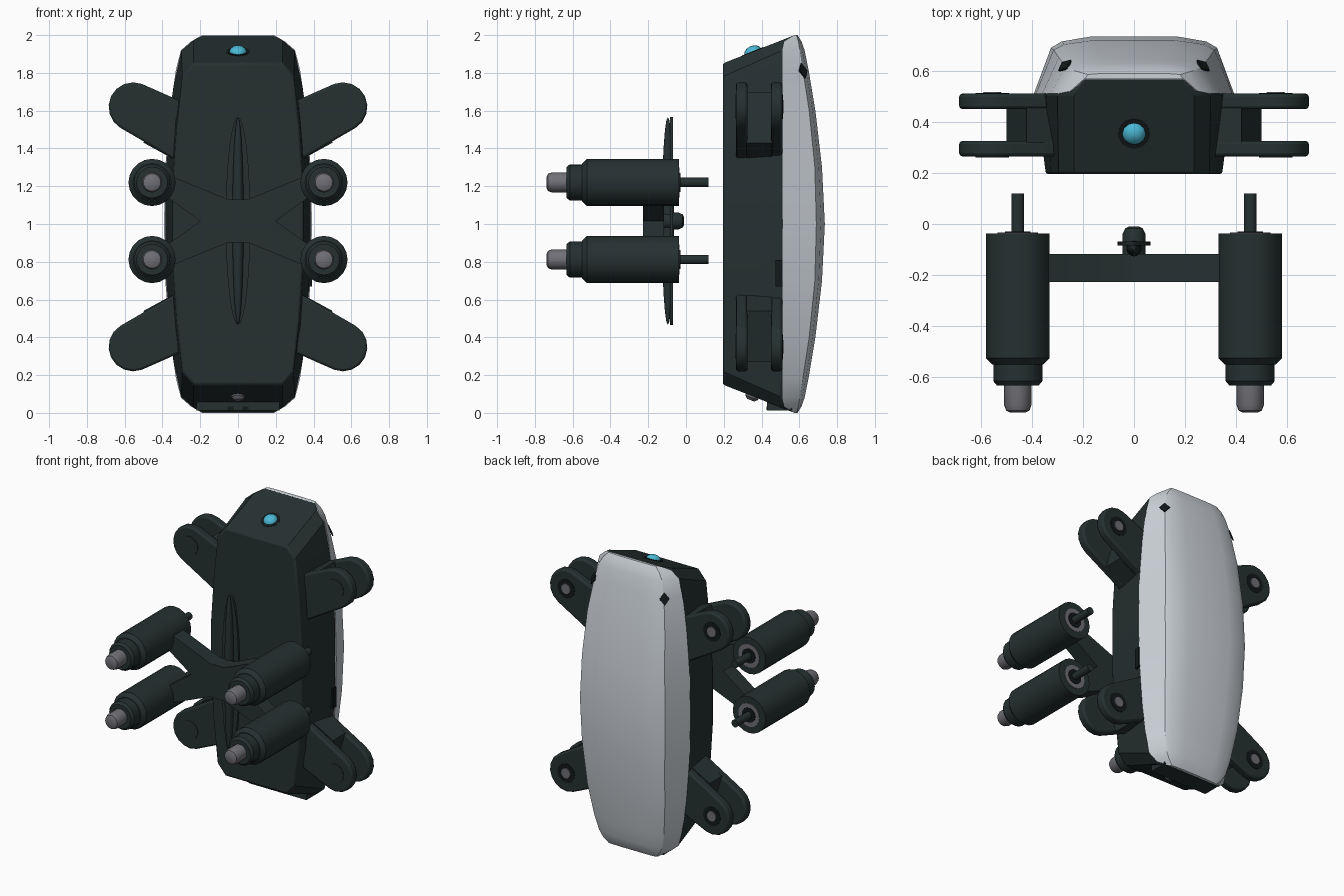
import bpy, bmesh, math
from mathutils import Vector

if "Cube" in bpy.data.objects:
    bpy.data.objects.remove(bpy.data.objects["Cube"])


def material(name, color):
    mat = bpy.data.materials.new(name)
    mat.use_nodes = True
    mat.diffuse_color = (*color, 1)
    mat.node_tree.nodes["Principled BSDF"].inputs["Base Color"].default_value = (*color, 1)
    return mat


DARK = material("dark slate", (0.019, 0.030, 0.030))
BLACK = material("black", (0.006, 0.009, 0.009))
SHELL = material("pale grey", (0.60, 0.64, 0.68))
METAL = material("mid grey", (0.16, 0.16, 0.18))
CYAN = material("cyan", (0.07, 0.48, 0.66))


def finish(name, bm, mat, smooth=30):
    bmesh.ops.recalc_face_normals(bm, faces=bm.faces)
    mesh = bpy.data.meshes.new(name)
    bm.to_mesh(mesh)
    bm.free()
    mesh.materials.append(mat)
    obj = bpy.data.objects.new(name, mesh)
    bpy.context.collection.objects.link(obj)
    bpy.ops.object.select_all(action="DESELECT")
    obj.select_set(True)
    bpy.context.view_layer.objects.active = obj
    bpy.ops.object.shade_smooth_by_angle(angle=math.radians(smooth))
    return obj


def bevel(obj, width):
    mod = obj.modifiers.new("soft edges", "BEVEL")
    mod.width, mod.segments, mod.limit_method = width, 2, "ANGLE"
    mod.angle_limit = math.radians(50)


def loft(name, rings, mat, smooth=30):
    """Skin closed rings of equal length and cap both ends."""
    bm = bmesh.new()
    loops = [[bm.verts.new(p) for p in ring] for ring in rings]
    count = len(loops[0])
    for a, b in zip(loops, loops[1:]):
        for i in range(count):
            j = (i + 1) % count
            bm.faces.new((a[i], a[j], b[j], b[i]))
    bm.faces.new(loops[0])
    bm.faces.new(loops[-1])
    return finish(name, bm, mat, smooth)


def prism(name, outline, y0, y1, mat, soft=0):
    """Extrude an x-z outline along y."""
    obj = loft(name, [[(x, y, z) for x, z in outline] for y in (y0, y1)], mat)
    if soft:
        bevel(obj, soft)
    return obj


def box(name, x, y, z, mat):
    return prism(name, [(x[0], z[0]), (x[1], z[0]), (x[1], z[1]), (x[0], z[1])], *y, mat)


def lathe(name, profile, center, axis, mat, sides=20):
    """Revolve (radius, distance) pairs around an axis through center."""
    turn = Vector((0, 0, 1)).rotation_difference(Vector(axis))
    rings = []
    for r, d in profile:
        ring = []
        for i in range(sides):
            a = 2 * math.pi * i / sides
            ring.append(Vector(center) + turn @ Vector((r * math.cos(a), r * math.sin(a), d)))
        rings.append(ring)
    return loft(name, rings, mat, 35)


def quarter_outline(points):
    """Mirror a quarter outline about x = 0 and z = 1."""
    right = points + [(x, 2 - z) for x, z in reversed(points)]
    return right + [(-x, z) for x, z in reversed(right)]


# Dark body: front face, widening to the seam, then hidden inside the shell
front = [(0.235, 1.85), (0.295, 1.78), (0.325, 1.5), (0.345, 1.2)]
seam = [(0.235, 1.975), (0.30, 1.92), (0.345, 1.72), (0.385, 1.25)]
inner = [(0.19, 2.0), (0.24, 1.90), (0.28, 1.65), (0.31, 1.25)]
body_rings = []
for y, points in ((0.195, front), (0.512, seam), (0.575, inner)):
    body_rings.append([(x, y, z) for x, z in quarter_outline(points)])
body = loft("body", body_rings, DARK, 25)
bevel(body, 0.01)

# Pale back shell: z, side half width, crease x, crease y, back y, seam y
sections = [
    (2.0, 0.19, 0.18, 0.585, 0.59, 0.572),
    (1.965, 0.25, 0.215, 0.595, 0.612, 0.52),
    (1.92, 0.302, 0.24, 0.602, 0.628, 0.51),
    (1.82, 0.328, 0.265, 0.618, 0.648, 0.51),
    (1.6, 0.36, 0.295, 0.652, 0.685, 0.51),
    (1.3, 0.385, 0.315, 0.682, 0.72, 0.51),
]
middle = (1.0, 0.392, 0.325, 0.69, 0.735, 0.51)
lower = [(2 - s[0], *s[1:]) for s in reversed(sections)]
shell_rings = []
for z, w, cx, cy, back, y0 in sections + [middle] + lower:
    half = [(w, y0), (cx, cy), (cx * 0.87, cy + (back - cy) * 0.55), (cx * 0.5, back)]
    ring = half + [(-x, y) for x, y in reversed(half)]
    shell_rings.append([(x, y, z) for x, y in ring])
loft("back_shell", shell_rings, SHELL, 28)

# Diamond sensor marks on the upper shell corners
for side, label in ((1, "left"), (-1, "right")):
    normal = Vector((side * 0.6, 0.7, 0.35)).normalized()
    u = normal.cross(Vector((0, 0, 1))).normalized()
    v = normal.cross(u)
    mid = Vector((side * 0.268, 0.617, 1.81))
    diamond = [mid + u * 0.032, mid + v * 0.042, mid - u * 0.032, mid - v * 0.042]
    loft("sensor_mark_" + label, [[p + normal * d for p in diamond] for d in (0, 0.008)], BLACK)

# Lamp on the sloped top
up = Vector((0, -0.37, 0.93)).normalized()
lamp = Vector((0, 0.355, 1.909))
lathe("lamp_plate", [(0.095, -0.01), (0.095, 0.003)], lamp, up, METAL, 24)
lathe("lamp_ring", [(0.062, 0), (0.062, 0.006)], lamp, up, BLACK, 24)
dome = [(0.046 * math.cos(a), 0.005 + 0.03 * math.sin(a)) for a in (0, 0.5, 1.0, 1.5)]
lathe("lamp_dome", dome, lamp, up, CYAN, 12)

# Bottom nozzle and port
down = Vector((0, -0.37, -0.93)).normalized()
lathe("bottom_nozzle", [(0.025, -0.03), (0.036, 0.0), (0.036, 0.02), (0.02, 0.035)],
      (0, 0.355, 0.1), down, METAL, 12)
box("bottom_port", (-0.22, 0.22), (0.43, 0.56), (0.012, 0.08), DARK)
for x in (-0.04, 0.04):
    box("port_pin", (x - 0.015, x + 0.015), (0.425, 0.45), (0.015, 0.035), BLACK)
box("side_port", (0.37, 0.392), (0.475, 0.512), (0.67, 0.81), BLACK)

# Four forked arms, drawn for the upper left and mirrored
HUB_X, HUB_Z = 0.555, 1.62
lug = [(0.28, 1.31), (0.28, 1.64)]
for i in range(9):
    a = math.radians(111 - 170 * i / 8)
    lug.append((HUB_X + 0.13 * math.cos(a), HUB_Z + 0.13 * math.sin(a)))
spacer = [(0.28, 1.31), (0.28, 1.64), (0.42, 1.70), (0.50, 1.43)]

for sx, side in ((1, "left"), (-1, "right")):
    for top, level in ((True, "upper"), (False, "lower")):
        tag = f"_{level}_{side}"

        def place(points):
            return [(sx * x, z if top else 1.97 - z) for x, z in points]

        prism("arm_front_plate" + tag, place(lug), 0.265, 0.325, DARK, 0.012)
        prism("arm_back_plate" + tag, place(lug), 0.45, 0.51, DARK, 0.012)
        prism("arm_spacer" + tag, place(spacer), 0.32, 0.455, DARK)
        x, z = place([(HUB_X, HUB_Z)])[0]
        lathe("arm_cap" + tag, [(0.065, 0), (0.065, 0.004)], (x, 0.265, z), (0, -1, 0), DARK)
        lathe("arm_recess" + tag, [(0.065, 0), (0.065, 0.003)], (x, 0.51, z), (0, 1, 0), BLACK)
        lathe("arm_pin" + tag, [(0.038, 0), (0.034, 0.007)], (x, 0.51, z), (0, 1, 0), METAL, 12)

        # Thruster cylinder with collar, rounded tip, rear ring and rod
        c = (sx * 0.455, 0, 1.22 if top else 0.812)
        back = (0, 1, 0)
        lathe("thruster" + tag, [(0.10, -0.55), (0.125, -0.525), (0.125, -0.038)], c, back, DARK)
        lathe("thruster_collar" + tag,
              [(0.082, -0.632), (0.096, -0.615), (0.096, -0.54)], c, back, DARK)
        lathe("thruster_tip" + tag,
              [(0.03, -0.738), (0.046, -0.73), (0.053, -0.71), (0.053, -0.62)], c, back, METAL)
        lathe("thruster_rear_ring" + tag, [(0.08, -0.04), (0.08, -0.034)], c, back, METAL)
        lathe("thruster_rear_hole" + tag, [(0.05, -0.04), (0.05, -0.03)], c, back, BLACK)
        lathe("thruster_rod" + tag, [(0.025, -0.05), (0.025, 0.12)], c, back, DARK, 12)

# Cross frame joining the thrusters
MID = 1.016
frame = [(0.055, 0.115), (0.36, 0.24), (0.38, 0.13), (0.2, 0)]
frame += [(x, -z) for x, z in reversed(frame[:3])]
frame += [(-x, z) for x, z in reversed(frame)]
prism("cross_frame", [(x, MID + z) for x, z in frame], -0.227, -0.117, DARK)

# Two-bladed propeller behind the frame
hub = [(0.045, -0.13), (0.045, -0.04), (0.035, -0.018), (0.02, -0.01)]
lathe("propeller_hub", hub, (0, 0, MID), (0, 1, 0), DARK, 16)
blade = [(0.065 * math.cos(i * math.pi / 16), MID + 0.55 * math.sin(i * math.pi / 16))
         for i in range(32)]
prism("propeller_blade", blade, -0.085, -0.068, DARK)
ridge = bmesh.new()
bmesh.ops.create_uvsphere(ridge, u_segments=16, v_segments=12, radius=1)
bmesh.ops.scale(ridge, vec=(0.03, 0.032, 0.55), verts=ridge.verts)
bmesh.ops.translate(ridge, vec=(0, -0.096, MID), verts=ridge.verts)
finish("propeller_ridge", ridge, DARK, 60)
